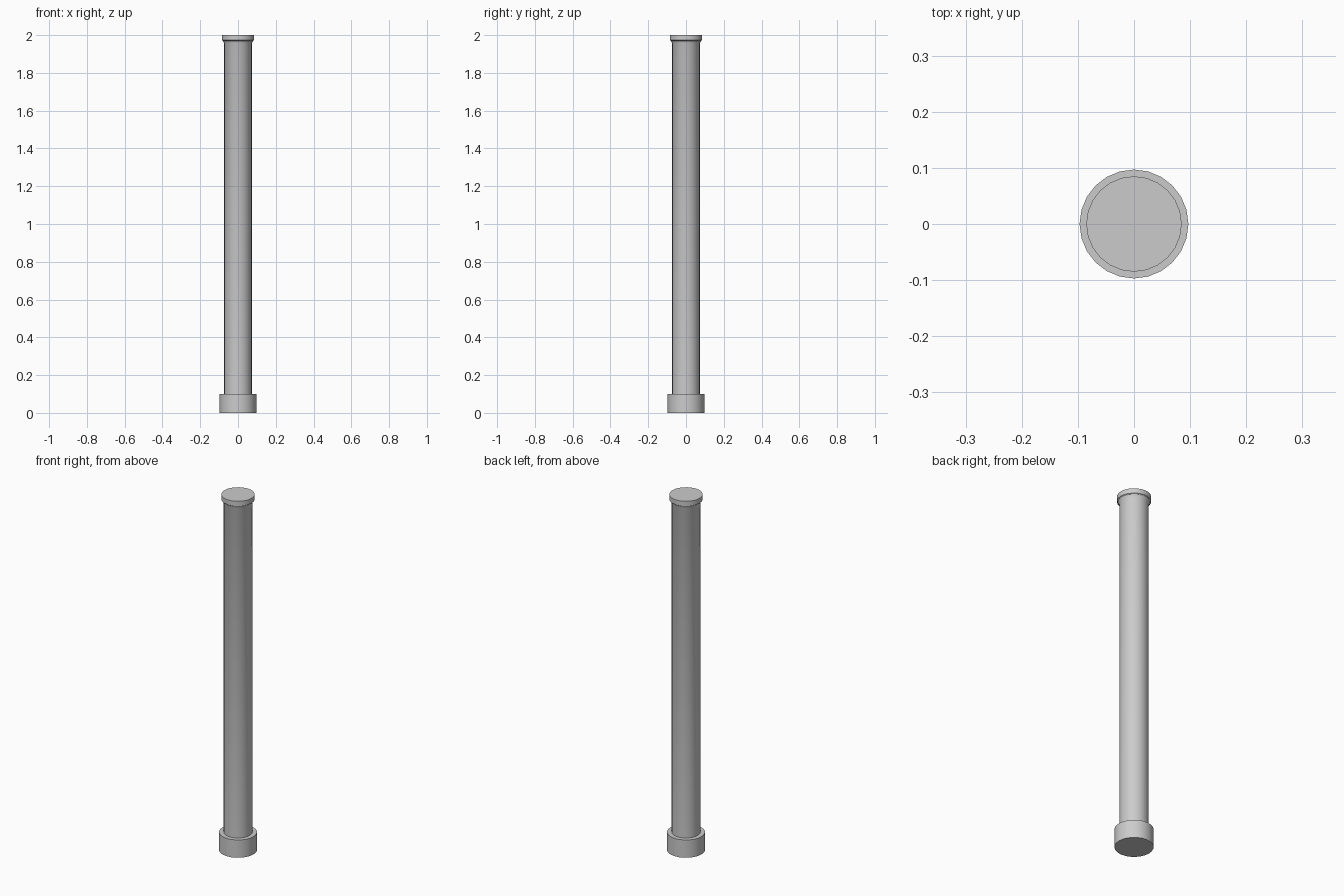
import bpy, bmesh, math

if "Cube" in bpy.data.objects:
    bpy.data.objects.remove(bpy.data.objects["Cube"])

def lathe(name, profile, sides):
    """Closed solid of revolution around z from (radius, height) points."""
    bm = bmesh.new()
    rings = []
    for r, z in profile:
        rings.append([bm.verts.new((r * math.cos(2 * math.pi * i / sides),
                                    r * math.sin(2 * math.pi * i / sides), z))
                      for i in range(sides)])
    for a, b in zip(rings, rings[1:]):
        for i in range(sides):
            j = (i + 1) % sides
            bm.faces.new((a[i], a[j], b[j], b[i]))
    bm.faces.new(rings[0][::-1])
    bm.faces.new(rings[-1])
    mesh = bpy.data.meshes.new(name)
    bm.to_mesh(mesh)
    bm.free()
    ob = bpy.data.objects.new(name, mesh)
    bpy.context.collection.objects.link(ob)
    bpy.ops.object.select_all(action='DESELECT')
    ob.select_set(True)
    bpy.context.view_layer.objects.active = ob
    bpy.ops.object.shade_smooth_by_angle(angle=math.radians(30))
    return ob

# Column in one continuous profile: base, shaft, flared neck, cap
lathe("column", [
    (0.097, 0.0), (0.097, 0.1),
    (0.073, 0.1), (0.073, 1.955),
    (0.080, 1.97), (0.085, 1.973),
    (0.085, 2.0),
], 24)
